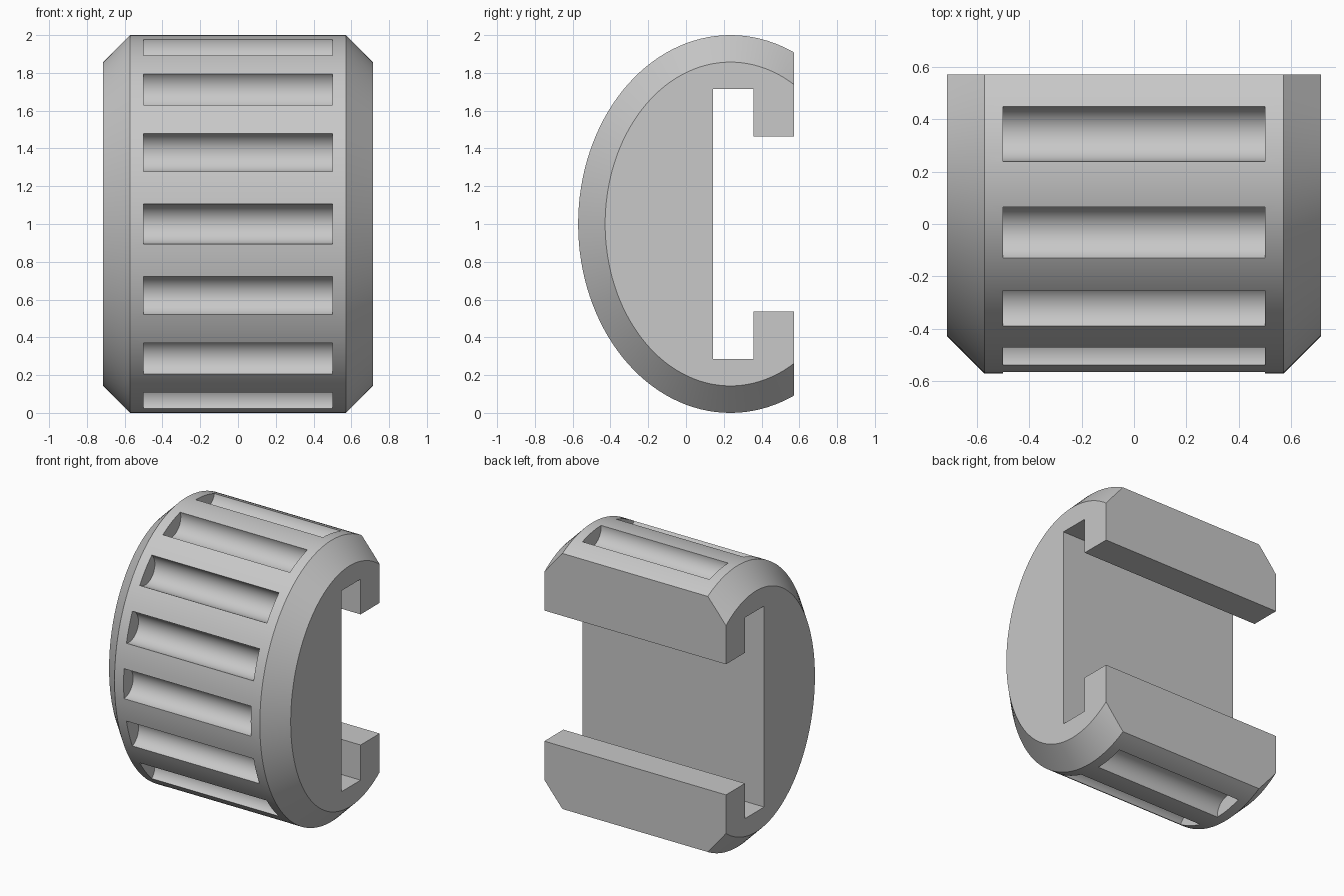
import bpy, bmesh, math

default = bpy.data.objects.get("Cube")
if default:
    bpy.data.objects.remove(default, do_unlink=True)

U = 1 / 7                 # design unit
CY, CZ = 0.235, 1.0       # centre of the oval
RY, RZ = 0.806, 1.0       # outer half axes
HALF = 5 * U              # half width
SEGMENTS = 128

grey = bpy.data.materials.new("light grey")
grey.use_nodes = True
grey.diffuse_color = (0.58, 0.58, 0.58, 1)
grey.node_tree.nodes["Principled BSDF"].inputs["Base Color"].default_value = grey.diffuse_color


def oval(t, inset=0.0):
    """Point (y, z) on the oval, t = 0 facing the front."""
    return CY - (RY - inset) * math.cos(t), CZ + (RZ - inset) * math.sin(t)


def loft(bm, sections):
    """Closed solid through (x, [(y, z), ...]) sections."""
    rings = [[bm.verts.new((x, y, z)) for y, z in pts] for x, pts in sections]
    n = len(rings[0])
    for a, b in zip(rings, rings[1:]):
        for i in range(n):
            j = (i + 1) % n
            bm.faces.new((a[i], a[j], b[j], b[i]))
    bm.faces.new(rings[0])
    bm.faces.new(rings[-1])


def make_object(name, bm):
    bmesh.ops.recalc_face_normals(bm, faces=bm.faces)
    mesh = bpy.data.meshes.new(name)
    bm.to_mesh(mesh)
    bm.free()
    mesh.materials.append(grey)
    obj = bpy.data.objects.new(name, mesh)
    bpy.context.collection.objects.link(obj)
    return obj


# Oval body with chamfered ends
angles = [2 * math.pi * i / SEGMENTS for i in range(SEGMENTS)]
bm = bmesh.new()
loft(bm, [(x, [oval(t, inset) for t in angles])
          for x, inset in ((-HALF, U), (U - HALF, 0), (HALF - U, 0), (HALF, U))])
body = make_object("grip_body", bm)

# Cutter for the flat back and the undercut slot
lower = [(U, 2 * U), (2.5 * U, 2 * U), (2.5 * U, 3.75 * U), (4 * U, 3.75 * U),
         (4 * U, -0.5), (2, -0.5)]
profile = lower + [(y, 2 - z) for y, z in reversed(lower)]
bm = bmesh.new()
loft(bm, [(-1, profile), (1, profile)])
slot_cutter = make_object("slot_cutter", bm)

# Cutter for the round finger grooves
bm = bmesh.new()
steps = (22.3, 45.8, 70.4, 97.9)
for deg in [0] + [s * a for a in steps for s in (1, -1)]:
    y, z = oval(math.radians(deg))
    circle = [(y + 0.107 * math.cos(2 * math.pi * i / 40),
               z + 0.107 * math.sin(2 * math.pi * i / 40)) for i in range(40)]
    loft(bm, [(-0.5, circle), (0.5, circle)])
groove_cutter = make_object("groove_cutter", bm)

for cutter in (slot_cutter, groove_cutter):
    mod = body.modifiers.new(cutter.name, "BOOLEAN")
    mod.operation = "DIFFERENCE"
    mod.solver = "EXACT"
    mod.object = cutter

# Bake the cuts and remove the cutters
bpy.context.view_layer.update()
evaluated = body.evaluated_get(bpy.context.evaluated_depsgraph_get())
result = bpy.data.meshes.new_from_object(evaluated)
body.modifiers.clear()
body.data = result
for cutter in (slot_cutter, groove_cutter):
    bpy.data.objects.remove(cutter, do_unlink=True)

bpy.ops.object.select_all(action="DESELECT")
body.select_set(True)
bpy.context.view_layer.objects.active = body
bpy.ops.object.shade_smooth_by_angle(angle=math.radians(25))
